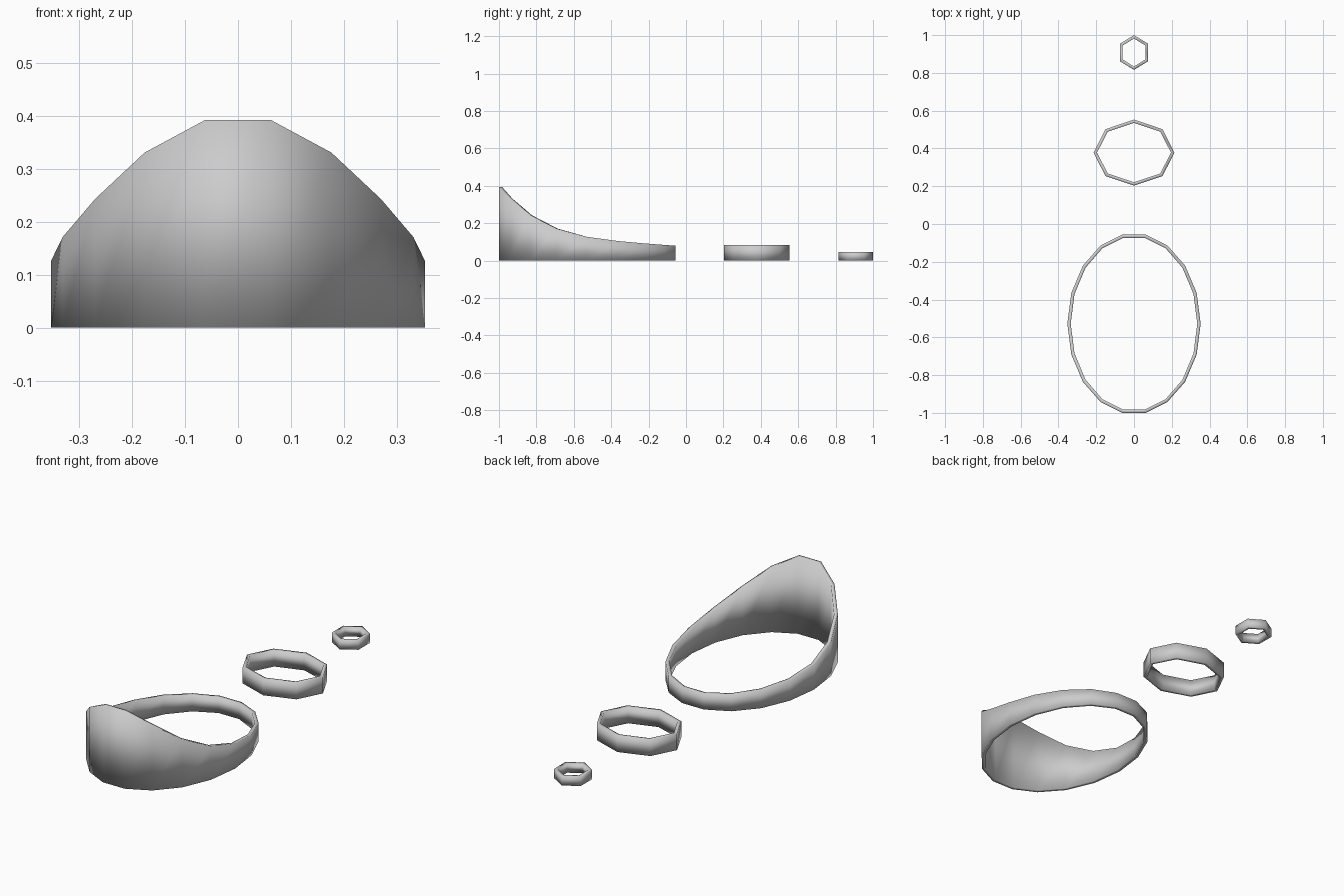
import bpy, bmesh
from math import sin, cos, pi

if "Cube" in bpy.data.objects:
    bpy.data.objects.remove(bpy.data.objects["Cube"])


def ring(name, y0, a, b, sides, height, start=0.0, wall=0.018):
    """Elliptical faceted band; height is a function of the front-to-back position t (-1..1)."""
    bm = bmesh.new()
    rows = []
    for i in range(sides):
        t = start + 2 * pi * i / sides
        c, s = cos(t), sin(t)
        h = height(s)
        pts = [(a * c, y0 + b * s, 0), (a * c, y0 + b * s, h),
               ((a - wall) * c, y0 + (b - wall) * s, h),
               ((a - wall) * c, y0 + (b - wall) * s, 0)]
        rows.append([bm.verts.new(p) for p in pts])
    for i in range(sides):
        p, q = rows[i], rows[(i + 1) % sides]
        for k in range(4):
            m = (k + 1) % 4
            bm.faces.new((p[k], q[k], q[m], p[m]))
    bmesh.ops.recalc_face_normals(bm, faces=bm.faces)
    for f in bm.faces:
        f.smooth = True
    mesh = bpy.data.meshes.new(name)
    bm.to_mesh(mesh)
    bm.free()
    obj = bpy.data.objects.new(name, mesh)
    bpy.context.collection.objects.link(obj)
    return obj


# rim heights of the big band, from front to back in 20 degree steps
RIM = {-80: 0.393, -60: 0.331, -40: 0.243, -20: 0.171, 0: 0.127,
       20: 0.105, 40: 0.092, 60: 0.084, 80: 0.08}


def swept_rim(s):
    return min(RIM.items(), key=lambda kv: abs(sin(kv[0] * pi / 180) - s))[1]


# large band with the raised front
ring("large_band", -0.528, 0.353, 0.479, 18, swept_rim)
# octagonal middle band
ring("middle_band", 0.378, 0.214, 0.175, 8, lambda s: 0.083)
# small hexagonal band
ring("small_band", 0.908, 0.087, 0.092, 6, lambda s: 0.047, start=pi / 2)
